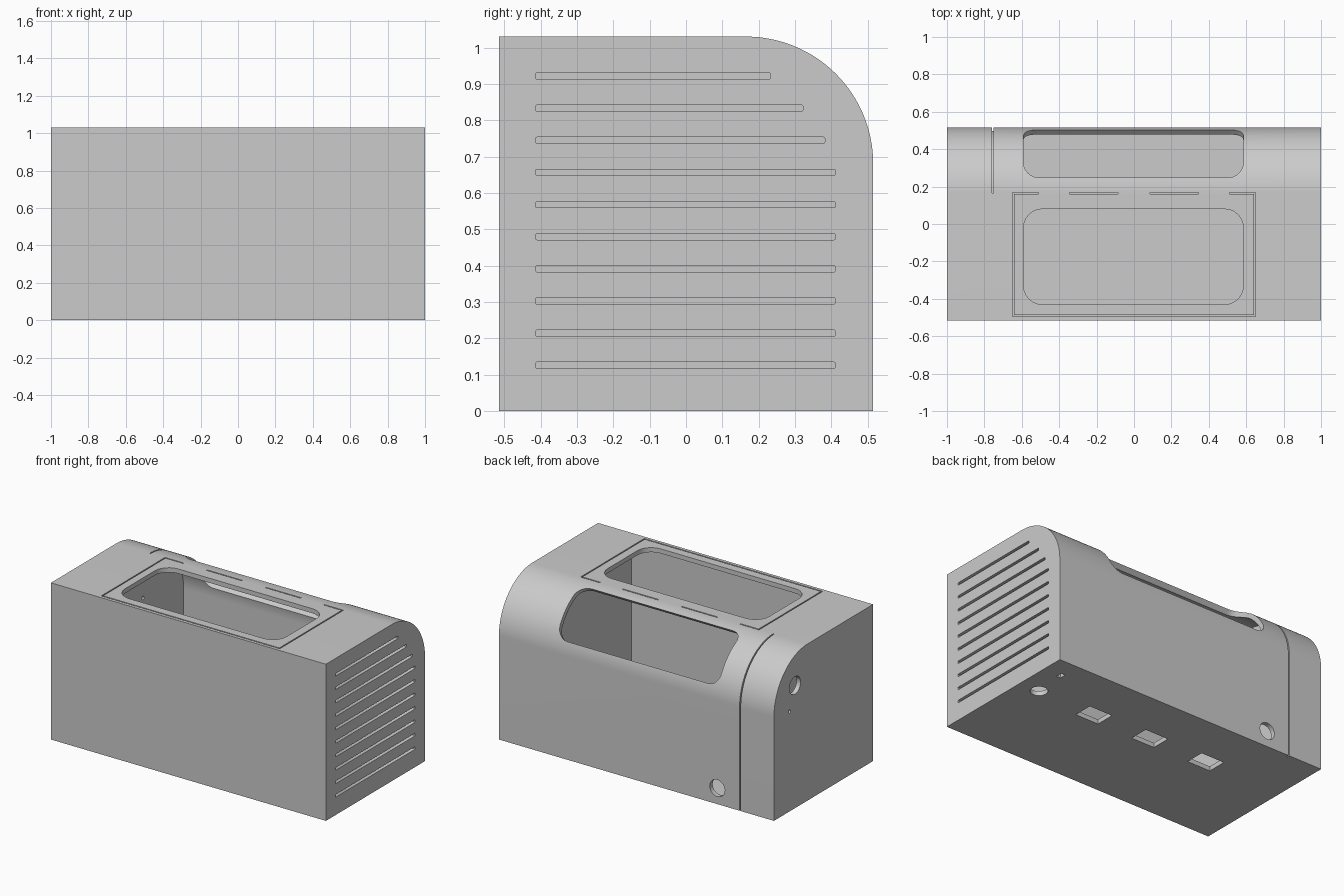
import bpy, bmesh, math
from mathutils import Matrix, Vector

old = bpy.data.objects.get("Cube")
if old:
    bpy.data.objects.remove(old, do_unlink=True)

HALF_Y, TOP, WALL = 0.515, 1.03, 0.03
ARC_Y, ARC_Z, ARC_R = 0.165, 0.68, 0.35

grey = bpy.data.materials.new("plain_grey")
grey.use_nodes = True
colour = (0.6, 0.6, 0.6, 1)
grey.diffuse_color = colour
grey.node_tree.nodes["Principled BSDF"].inputs["Base Color"].default_value = colour


def arc(cy, cz, r, start, end, steps):
    angles = [math.radians(start + (end - start) * i / steps) for i in range(steps + 1)]
    return [(cy + r * math.cos(a), cz + r * math.sin(a)) for a in angles]


def rounded(cx, cy, w, h, r, steps=6):
    """Rounded rectangle outline; a full radius gives a circle."""
    dx, dy = w / 2 - r, h / 2 - r
    pts = []
    for k, (sx, sy) in enumerate([(1, 1), (-1, 1), (-1, -1), (1, -1)]):
        corner = arc(cx + sx * dx, cy + sy * dy, r, 90 * k, 90 * k + 90, steps)
        pts += corner
    clean = []
    for p in pts:
        if not clean or (Vector(p) - Vector(clean[-1])).length > 1e-5:
            clean.append(p)
    if (Vector(clean[0]) - Vector(clean[-1])).length < 1e-5:
        clean.pop()
    return clean


def circle(cx, cy, r):
    return rounded(cx, cy, 2 * r, 2 * r, r)


def box(x0, x1, y0, y1):
    return [(x0, y0), (x1, y0), (x1, y1), (x0, y1)]


def prism(bm, pts, axis, lo, hi, matrix=None):
    """Extrude a flat outline along an axis from lo to hi."""
    place = {"x": lambda p, t: (t, p[0], p[1]),
             "y": lambda p, t: (p[0], t, p[1]),
             "z": lambda p, t: (p[0], p[1], t)}[axis]
    a = [bm.verts.new(place(p, lo)) for p in pts]
    b = [bm.verts.new(place(p, hi)) for p in pts]
    bm.faces.new(a)
    bm.faces.new(b[::-1])
    n = len(pts)
    for i in range(n):
        j = (i + 1) % n
        bm.faces.new((a[j], a[i], b[i], b[j]))
    if matrix:
        bmesh.ops.transform(bm, matrix=matrix, verts=a + b)


def make(name, bm):
    bmesh.ops.recalc_face_normals(bm, faces=bm.faces)
    mesh = bpy.data.meshes.new(name)
    bm.to_mesh(mesh)
    bm.free()
    mesh.materials.append(grey)
    ob = bpy.data.objects.new(name, mesh)
    bpy.context.scene.collection.objects.link(ob)
    return ob


def cut(target, cutter):
    mod = target.modifiers.new("cut", "BOOLEAN")
    mod.operation, mod.solver, mod.object = "DIFFERENCE", "EXACT", cutter
    cutter.hide_render = True
    bpy.context.view_layer.objects.active = target
    bpy.ops.object.modifier_apply(modifier=mod.name)
    bpy.data.objects.remove(cutter, do_unlink=True)


def side_outline(d):
    """Case cross-section, moved inwards by d."""
    y = HALF_Y - d
    return [(-y, d), (y, d)] + arc(ARC_Y, ARC_Z, ARC_R - d, 0, 90, 32) + [(-y, TOP - d)]


# Outer case
bm = bmesh.new()
prism(bm, side_outline(0), "x", -1, 1)
case = make("case", bm)

# Three hollow compartments separated by thin dividers
bm = bmesh.new()
for lo, hi in [(-0.97, -0.765), (-0.735, 0.735), (0.765, 0.97)]:
    prism(bm, side_outline(WALL), "x", lo, hi)
cut(case, make("compartments", bm))

bm = bmesh.new()
# Top window and slanted window in the rounded rear edge
prism(bm, rounded(-0.003, -0.175, 1.175, 0.51, 0.1), "z", 0.95, 1.1)
tilt = Matrix.Translation((0, 0.377, 0.895)) @ Matrix.Rotation(math.radians(-45), 4, "X")
prism(bm, rounded(-0.003, 0, 1.175, 0.356, 0.075), "z", -0.1, 0.15, tilt)

# Lid groove, open at the back where three hinge tabs sit
g, X, Y0, Y1 = 0.008, 0.649, -0.494, 0.169
lid = [(-X, Y0), (X, Y0), (X, Y1), (0.51, Y1), (0.51, Y1 - g), (X - g, Y1 - g),
       (X - g, Y0 + g), (g - X, Y0 + g), (g - X, Y1 - g), (-0.51, Y1 - g),
       (-0.51, Y1), (-X, Y1)]
prism(bm, lid, "z", TOP - 0.018, TOP + 0.05)
for s in (-1, 1):
    prism(bm, box(s * 0.215 - 0.13, s * 0.215 + 0.13, Y1 - g, Y1), "z", TOP - 0.018, TOP + 0.05)

# Seam of the end cover, over the curve and down the back
outer = [(0.6, -0.05)] + arc(ARC_Y, ARC_Z, 0.435, 0, 90, 24)
inner = arc(ARC_Y, ARC_Z, ARC_R - 0.018, 90, 0, 24) + [(HALF_Y - 0.018, -0.05)]
prism(bm, outer + inner, "x", -0.758, -0.75)

# Ventilation slots, shortened where the edge curves away
for i in range(10):
    end = {7: 0.382, 8: 0.322, 9: 0.233}.get(i, 0.411)
    z = 0.126 + 0.0884 * i
    prism(bm, rounded((end - 0.414) / 2, z, end + 0.414, 0.017, 0.004, 2), "x", 0.95, 1.05)

# Holes in the plain end, the left divider and the back
prism(bm, circle(0.296, 0.807, 0.058), "x", -1.05, -0.95)
prism(bm, circle(0.353, 0.657, 0.011), "x", -1.05, -0.95)
for z in (0.78, 0.9):
    prism(bm, circle(0.064, z, 0.011), "x", -0.78, -0.72)
prism(bm, circle(-0.588, 0.105, 0.055), "y", 0.46, 0.56)

# Openings in the underside
for x in (-0.428, 0, 0.428):
    prism(bm, box(x - 0.085, x + 0.085, 0.08, 0.208), "z", -0.05, 0.06)
prism(bm, circle(0.856, 0.153, 0.053), "z", -0.05, 0.06)
prism(bm, box(0.858, 0.888, 0.352, 0.394), "z", -0.05, 0.06)
cut(case, make("openings", bm))

# Smooth curves, crisp edges
bpy.ops.object.select_all(action="DESELECT")
case.select_set(True)
bpy.context.view_layer.objects.active = case
bpy.ops.object.shade_smooth_by_angle(angle=math.radians(25))
